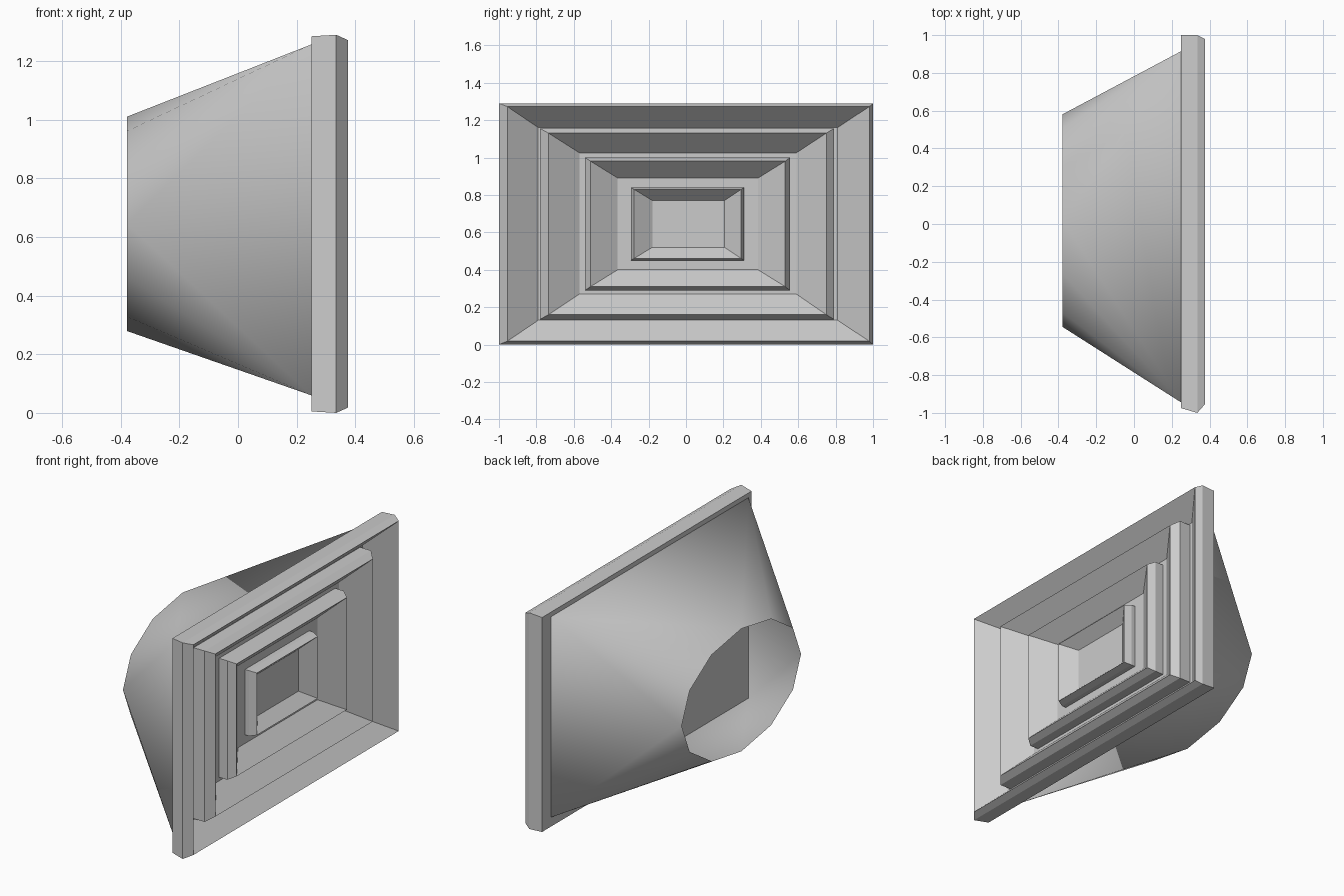
import bpy, bmesh, math

if "Cube" in bpy.data.objects:
    bpy.data.objects.remove(bpy.data.objects["Cube"])

BACK = 0.25  # x of the flat rear of the grille


def finish(bm, name):
    bmesh.ops.recalc_face_normals(bm, faces=bm.faces)
    mesh = bpy.data.meshes.new(name)
    bm.to_mesh(mesh)
    bm.free()
    obj = bpy.data.objects.new(name, mesh)
    bpy.context.collection.objects.link(obj)
    return obj


def rect(bm, x, y0, y1, z0, z1):
    return [bm.verts.new((x, y, z)) for y, z in
            ((y0, z0), (y1, z0), (y1, z1), (y0, z1))]


def louvre(name, rear, outer, lip, inner, lip_x):
    """Rectangular frame: outer wall, bevelled lip, slope inward, flat rear."""
    bm = bmesh.new()
    loops = [rect(bm, BACK, *rear), rect(bm, lip_x - 0.04, *outer),
             rect(bm, lip_x, *lip), rect(bm, BACK + 0.005, *inner)]
    for a, b in zip(loops, loops[1:] + loops[:1]):
        for i in range(4):
            j = (i + 1) % 4
            bm.faces.new((a[i], a[j], b[j], b[i]))
    return finish(bm, name)


# Nested louvre frames, each (y0, y1, z0, z1)
louvre("outer_frame", (-0.975, 1, 0.005, 1.285), (-1, 1, 0, 1.29),
       (-0.955, 0.98, 0.018, 1.272), (-0.79, 0.81, 0.13, 1.16), 0.375)
inner_rings = [
    ((-0.78, 0.79, 0.135, 1.155), (-0.735, 0.75, 0.16, 1.13), (-0.57, 0.59, 0.27, 1.025), 0.365),
    ((-0.54, 0.555, 0.29, 1.00), (-0.51, 0.53, 0.31, 0.98), (-0.365, 0.385, 0.40, 0.89), 0.348),
    ((-0.295, 0.31, 0.45, 0.84), (-0.278, 0.295, 0.46, 0.83), (-0.18, 0.205, 0.52, 0.77), 0.32),
]
for n, (outer, lip, inner, x) in enumerate(inner_rings, 1):
    louvre(f"louvre_{n}", outer, outer, lip, inner, x)

# Flat plate closing the gaps and the centre
bm = bmesh.new()
bm.faces.new(rect(bm, BACK + 0.003, -0.82, 0.84, 0.11, 1.18))
finish(bm, "back_plate")

# Duct: rectangular base lofted to a twelve-sided oval opening
bm = bmesh.new()
y0, y1, z0, z1 = -0.945, 0.915, 0.06, 1.257
corners = [bm.verts.new((BACK, y, z)) for y, z in
           ((y1, z1), (y0, z1), (y0, z0), (y1, z0))]
oval = [bm.verts.new((-0.378, 0.018 + 0.563 * math.cos(i * math.pi / 6),
                      0.645 + 0.366 * math.sin(i * math.pi / 6))) for i in range(12)]
for q, c in enumerate(corners):
    for k in range(3):
        i = q * 3 + k
        bm.faces.new((c, oval[i], oval[(i + 1) % 12]))
    bm.faces.new((c, oval[(q * 3 + 3) % 12], corners[(q + 1) % 4]))
duct = finish(bm, "duct")
for p in duct.data.polygons:
    p.use_smooth = True
